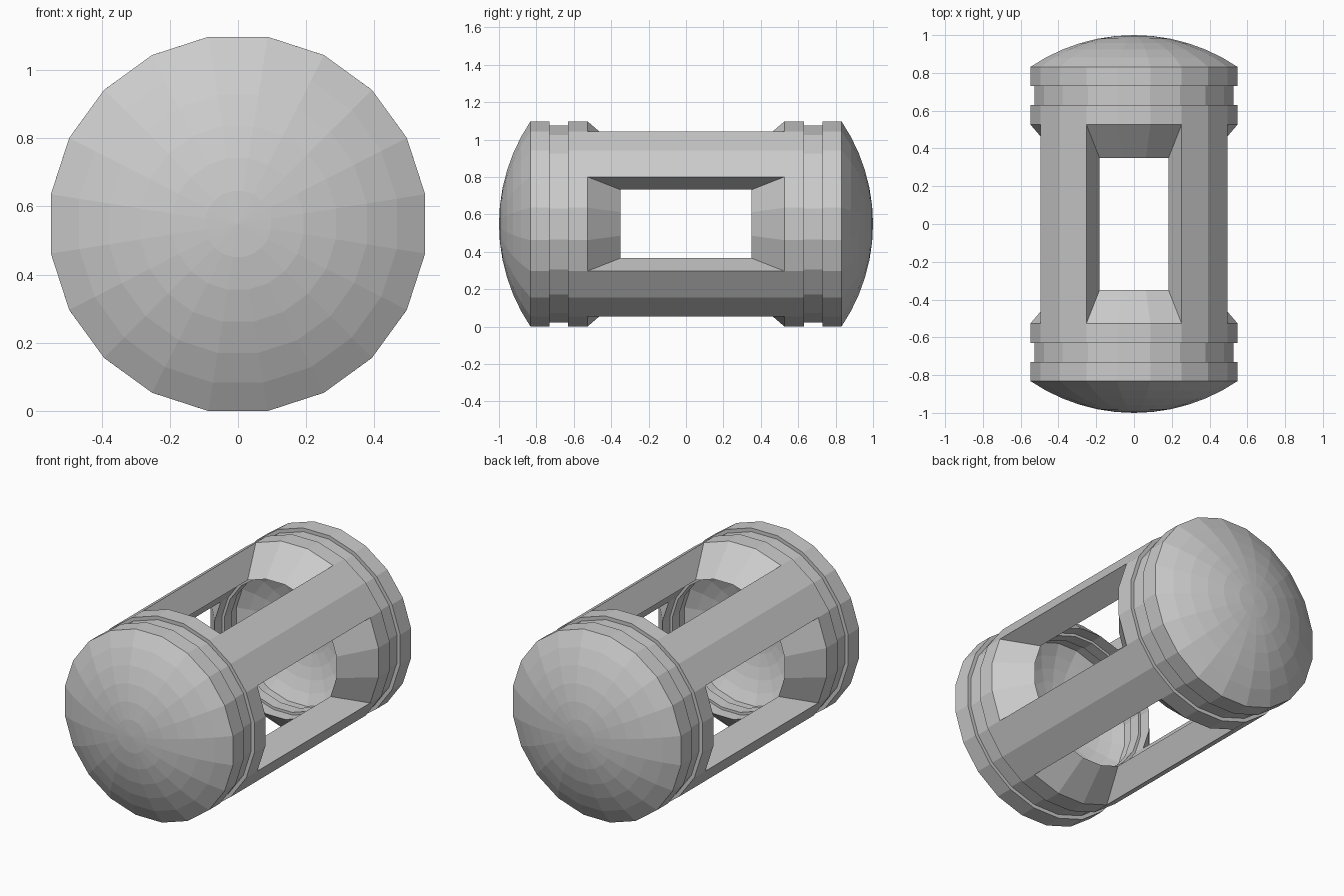
import bpy, bmesh, math

if "Cube" in bpy.data.objects:
    bpy.data.objects.remove(bpy.data.objects["Cube"])

SIDES = 20
RADIUS = 0.5556                                  # rim radius at the vertices
CENTRE_Z = RADIUS * math.cos(math.pi / SIDES)    # rests on a flat side
GROOVE = 0.534
INNER_R, INNER_Y = 0.725, 0.665                  # inner shell relative to outer shell

# Half profile (radius, y): spherical dome, ring, groove, ring
dome = [(math.sin(math.radians(5.625 * i)), math.cos(math.radians(5.625 * i))) for i in range(1, 7)]
half = dome + [(RADIUS, 0.73), (GROOVE, 0.73), (GROOVE, 0.63), (RADIUS, 0.63), (RADIUS, 0.527)]
profile = [(r, -y) for r, y in half] + list(reversed(half))
middle = len(half) - 1                           # span between the two end caps


def is_bar(k):
    """Four diagonal bars, each two sides wide."""
    angle = 360 / SIDES * (k + 1)
    return abs(angle % 90 - 45) < 15


def add_shell(bm, sr, sy):
    """Revolve the profile around y, leaving four windows open."""
    loops = []
    for r, y in profile:
        loops.append([bm.verts.new((sr * r * math.cos(a), sy * y, CENTRE_Z + sr * r * math.sin(a)))
                      for a in (2 * math.pi * (k + 0.5) / SIDES for k in range(SIDES))])
    for i in range(len(loops) - 1):
        for k in range(SIDES):
            if i != middle or is_bar(k):
                n = (k + 1) % SIDES
                bm.faces.new((loops[i][k], loops[i][n], loops[i + 1][n], loops[i + 1][k]))
    # Dome tips
    for loop, y in ((loops[0], -sy), (loops[-1], sy)):
        tip = bm.verts.new((0, y, CENTRE_Z))
        for k in range(SIDES):
            bm.faces.new((loop[k], loop[(k + 1) % SIDES], tip))
    return loops


bm = bmesh.new()
outer = add_shell(bm, 1, 1)
inner = add_shell(bm, INNER_R, INNER_Y)

# Window walls joining the outer and inner shells
for k in range(SIDES):
    n = (k + 1) % SIDES
    if not is_bar(k):
        for i in (middle, middle + 1):
            bm.faces.new((outer[i][k], outer[i][n], inner[i][n], inner[i][k]))
    if is_bar(k) != is_bar(n):
        bm.faces.new((outer[middle][n], outer[middle + 1][n], inner[middle + 1][n], inner[middle][n]))

bmesh.ops.recalc_face_normals(bm, faces=bm.faces)
mesh = bpy.data.meshes.new("canister_frame")
bm.to_mesh(mesh)
bm.free()
bpy.context.collection.objects.link(bpy.data.objects.new("canister_frame", mesh))
